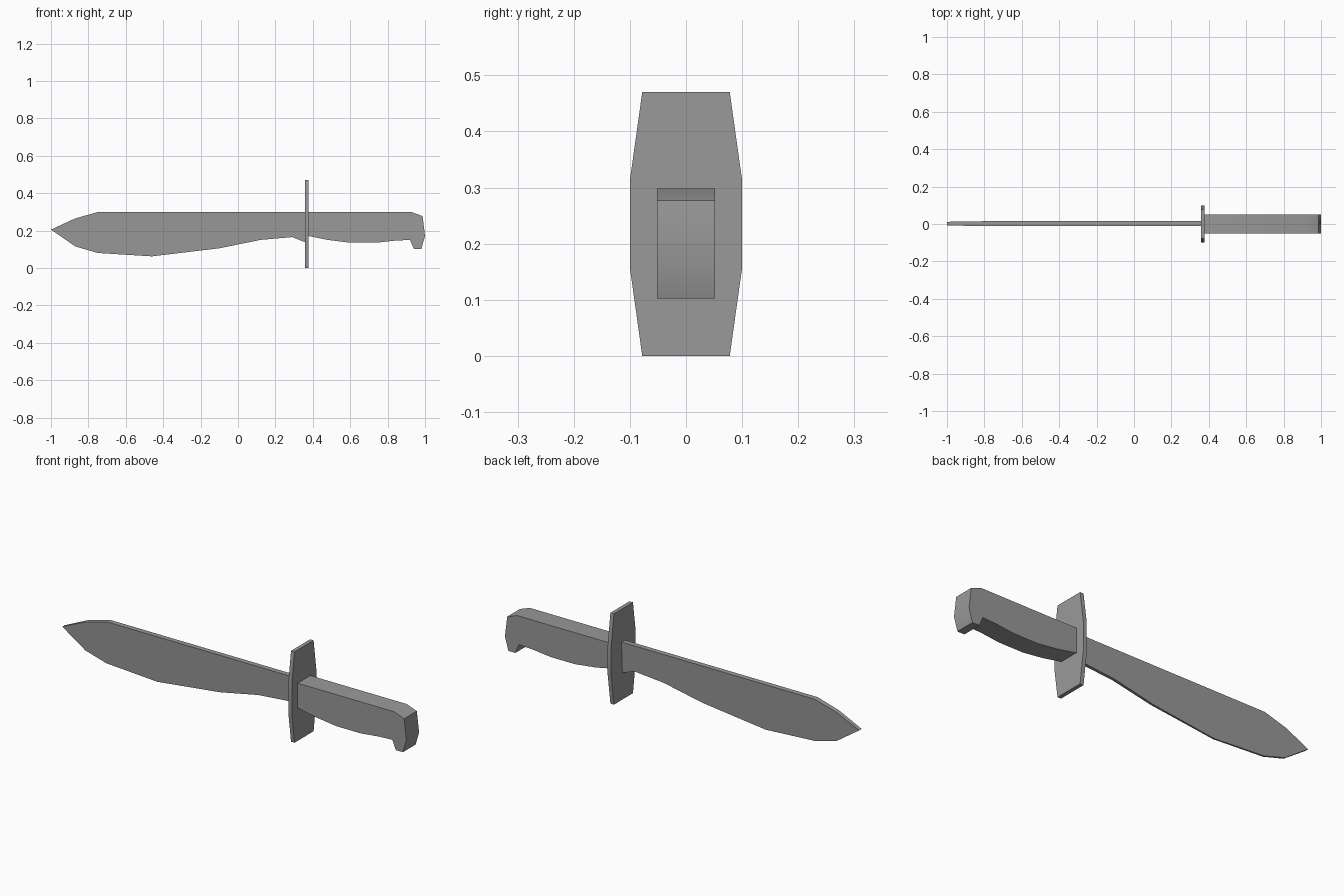
import bpy
import bmesh
import math

cube = bpy.data.objects.get("Cube")
if cube:
    bpy.data.objects.remove(cube, do_unlink=True)

GREY = (0.32, 0.32, 0.32, 1.0)
metal = bpy.data.materials.new("plain grey")
metal.use_nodes = True
metal.diffuse_color = GREY
metal.node_tree.nodes["Principled BSDF"].inputs["Base Color"].default_value = GREY


def slab(name, outline, place):
    """Close an outline into a slab; place(point, side) gives each corner."""
    bm = bmesh.new()
    near, far = [[bm.verts.new(place(p, s)) for p in outline] for s in (-1, 1)]
    bm.faces.new(near)
    bm.faces.new(far)
    for i in range(len(outline)):
        j = (i + 1) % len(outline)
        bm.faces.new((near[i], near[j], far[j], far[i]))
    bmesh.ops.recalc_face_normals(bm, faces=bm.faces)
    mesh = bpy.data.meshes.new(name)
    bm.to_mesh(mesh)
    bm.free()
    mesh.materials.append(metal)
    obj = bpy.data.objects.new(name, mesh)
    bpy.context.collection.objects.link(obj)
    bpy.ops.object.select_all(action="DESELECT")
    obj.select_set(True)
    bpy.context.view_layer.objects.active = obj
    bpy.ops.object.shade_smooth_by_angle(angle=math.radians(30))
    return obj


# Blade: thick along the spine, thinning to the cutting edge
SPINE, EDGE = 0.30, 0.062


def blade_corner(p, side):
    half = 0.004 + 0.0095 * (p[1] - EDGE) / (SPINE - EDGE)
    return (p[0], 0.002 + side * half, p[1])


slab("blade", [
    (-1, 0.205), (-0.87, 0.265), (-0.745, SPINE), (0.365, SPINE),
    (0.365, 0.135), (0.29, 0.165), (0.12, 0.15), (-0.10, 0.105),
    (-0.46, EDGE), (-0.75, 0.08), (-0.87, 0.115),
], blade_corner)

# Handle: straight back, curved belly and hooked end
slab("handle", [
    (0.37, 0.298), (0.93, 0.298), (0.987, 0.277), (1, 0.17),
    (0.98, 0.102), (0.94, 0.102), (0.92, 0.15), (0.84, 0.146),
    (0.74, 0.135), (0.60, 0.135), (0.48, 0.15), (0.37, 0.172),
], lambda p, side: (p[0], side * 0.052, p[1]))

# Guard: upright plate with narrowed ends
half_guard = [(0.078, 0), (0.1, 0.157), (0.1, 0.313), (0.078, 0.47)]
guard_outline = half_guard + [(-y, z) for y, z in reversed(half_guard)]
slab("guard", guard_outline, lambda p, side: (0.368 + side * 0.01, p[0], p[1]))
